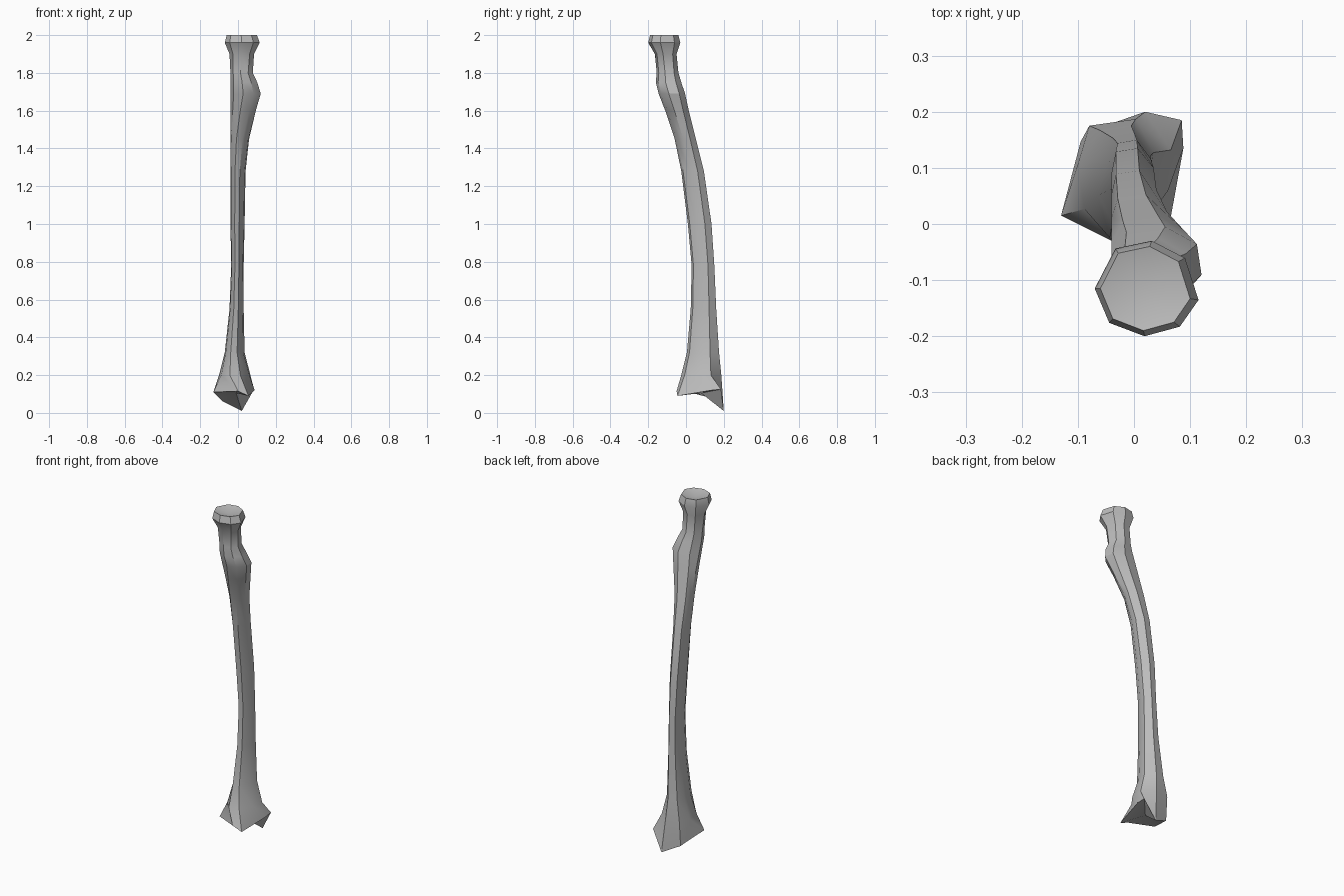
import bpy, bmesh

cube = bpy.data.objects.get("Cube")
if cube:
    bpy.data.objects.remove(cube, do_unlink=True)

bone = bpy.data.materials.new("bone grey")
bone.use_nodes = True
GREY = (0.50, 0.50, 0.50, 1)
bone.diffuse_color = GREY
bone.node_tree.nodes["Principled BSDF"].inputs["Base Color"].default_value = GREY

# Cross-sections in a unit box, starting at the front and going round by +x
HEAD = [(.48, 0), (.82, .1), (1, .38), (.87, .82), (.55, 1), (.2, .92), (0, .5), (.14, .14)]
SHAFT = [(.3, 0), (.62, .08), (.93, .4), (1, .72), (.62, 1), (.1, .95), (0, .65), (.05, .27)]

# Stations down the bone: z, x min, x max, y min, y max, roundness
STATIONS = [
    (2.00, -.06, .10, -.19, -.04, 1),
    (1.96, -.07, .115, -.20, -.03, 1),
    (1.90, -.045, .085, -.165, -.05, 1),
    (1.80, -.04, .08, -.155, -.04, .8),
    (1.75, -.04, .105, -.16, -.025, .7),
    (1.69, -.04, .125, -.145, -.005, .6),
    (1.60, -.04, .10, -.11, .015, .4),
    (1.45, -.04, .06, -.06, .052, .1),
    (1.28, -.04, .04, -.025, .095, 0),
    (1.00, -.04, .035, .01, .135, 0),
    (.78, -.036, .03, .03, .15, 0),
    (.55, -.045, .03, .025, .16, 0),
    (.32, -.07, .035, .005, .175, 0),
    (.20, -.10, .07, -.025, .187, .2),
]

# Uneven rim of the flared lower end
LOWER_RIM = [(0, -.05, .115), (.055, -.045, .09), (.088, .135, .12), (.085, .185, .125),
             (.02, .2, .01), (-.08, .165, .06), (-.095, .147, .075), (-.13, .015, .11)]


def station_ring(z, x0, x1, y0, y1, w):
    pts = []
    for (hu, hv), (su, sv) in zip(HEAD, SHAFT):
        u, v = su + (hu - su) * w, sv + (hv - sv) * w
        pts.append((x0 + (x1 - x0) * u, y0 + (y1 - y0) * v, z))
    return pts


def cap(bm, ring, centre):
    mid = bm.verts.new(centre)
    for i, v in enumerate(ring):
        bm.faces.new((v, ring[(i + 1) % len(ring)], mid))


# Loft the rings from the head to the lower end
bm = bmesh.new()
rings = [[bm.verts.new(p) for p in station_ring(*s)] for s in STATIONS]
rings.append([bm.verts.new(p) for p in LOWER_RIM])
for a, b in zip(rings, rings[1:]):
    for i in range(8):
        j = (i + 1) % 8
        bm.faces.new((a[i], a[j], b[j], b[i]))

# Shallow dish on the head, hollow joint surface underneath
cap(bm, rings[0], (.02, -.115, 1.98))
cap(bm, rings[-1], (-.01, .08, .105))
bmesh.ops.recalc_face_normals(bm, faces=bm.faces)

mesh = bpy.data.meshes.new("forearm_bone")
bm.to_mesh(mesh)
bm.free()
mesh.materials.append(bone)
obj = bpy.data.objects.new("forearm_bone", mesh)
bpy.context.collection.objects.link(obj)

# Smooth shading with the ridges kept sharp
bpy.ops.object.select_all(action='DESELECT')
obj.select_set(True)
bpy.context.view_layer.objects.active = obj
bpy.ops.object.shade_smooth_by_angle(angle=0.56)
